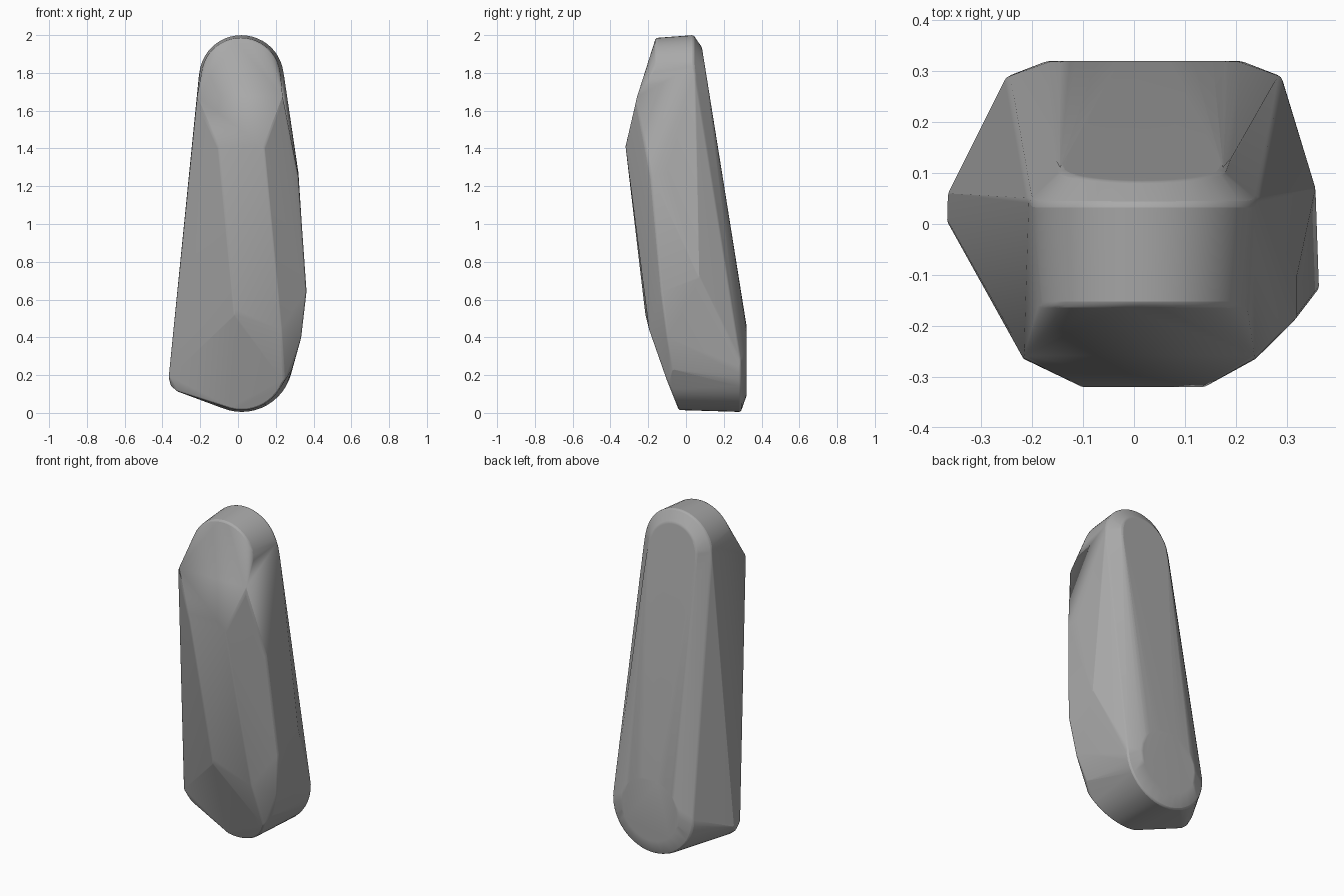
import bpy, bmesh
from math import sin, cos, pi

cube = bpy.data.objects.get("Cube")
if cube:
    bpy.data.objects.remove(cube, do_unlink=True)


def material(name, rgb):
    mat = bpy.data.materials.new(name)
    mat.use_nodes = True
    mat.diffuse_color = (*rgb, 1)
    mat.node_tree.nodes["Principled BSDF"].inputs["Base Color"].default_value = (*rgb, 1)
    return mat


def arc(cx, cz, r, start, end, depth, steps=24):
    """Arc in the front plane, pushed back by depth(z)."""
    pts = []
    for i in range(steps + 1):
        a = pi * (start + (end - start) * i / steps)
        z = cz + r * sin(a)
        pts.append((cx + r * cos(a), depth(z), z))
    return pts


def back_slope(z):
    return min(0.32, 0.085 + (1.93 - z) * 0.161)


def rim_slope(z):
    return max(0.04, min(0.29, 0.29 - (z - 0.3) * 0.162))


def front_slope(z):
    return -0.16 if z > 1.83 else -0.16 - (1.83 - z) * 0.4


points = []
# Back panel and the rim that bevels it
points += arc(0.015, 1.775, 0.16, 0, 1, back_slope)
points += arc(0.02, 0.28, 0.19, 0, 2, back_slope)
points += arc(0.018, 1.775, 0.225, 0, 1, rim_slope)
points += arc(0.02, 0.275, 0.27, 1, 2, rim_slope)
# Rounded top of the front
points += arc(0.015, 1.775, 0.21, 0, 1, front_slope)
# Upper front facet
points += [(-0.22, -0.265, 1.66), (0.24, -0.265, 1.66),
           (-0.105, -0.32, 1.41), (0.14, -0.32, 1.41)]
# Lower front facet
points += [(-0.02, -0.215, 0.52), (0.23, -0.195, 0.44)]
# Low left corner, slightly rounded
points += [(-0.367, 0.0, 0.19), (-0.365, 0.06, 0.18), (-0.355, 0.03, 0.14),
           (-0.325, 0.02, 0.115)]
# Bulging right flank
points += [(0.32, -0.185, 1.25), (0.32, -0.1, 1.27), (0.363, -0.13, 0.64),
           (0.356, 0.07, 0.72), (0.335, -0.1, 0.4), (0.285, -0.07, 0.23)]
# Rounded bottom edge
points += arc(0.02, 0.25, 0.235, 1.42, 1.9, lambda z: -0.04 - (z - 0.02) * 0.4, 12)

bm = bmesh.new()
for p in points:
    bm.verts.new(p)
hull = bmesh.ops.convex_hull(bm, input=bm.verts[:])
loose = [v for v in bm.verts if not v.link_faces]
bmesh.ops.delete(bm, geom=loose, context='VERTS')
bmesh.ops.dissolve_limit(bm, angle_limit=0.03, verts=bm.verts[:], edges=bm.edges[:])
bmesh.ops.recalc_face_normals(bm, faces=bm.faces[:])

mesh = bpy.data.meshes.new("faceted_body")
bm.to_mesh(mesh)
bm.free()
mesh.materials.append(material("plain grey", (0.4, 0.4, 0.4)))
body = bpy.data.objects.new("faceted_body", mesh)
bpy.context.collection.objects.link(body)

# Soften the facet edges while keeping the rims crisp
bevel = body.modifiers.new("soft_edges", 'BEVEL')
bevel.width = 0.008
bevel.segments = 2
bevel.angle_limit = 0.35
bpy.context.view_layer.objects.active = body
body.select_set(True)
bpy.ops.object.shade_smooth_by_angle(angle=0.6)
normals = body.modifiers.new("even_shading", 'WEIGHTED_NORMAL')
normals.keep_sharp = True
